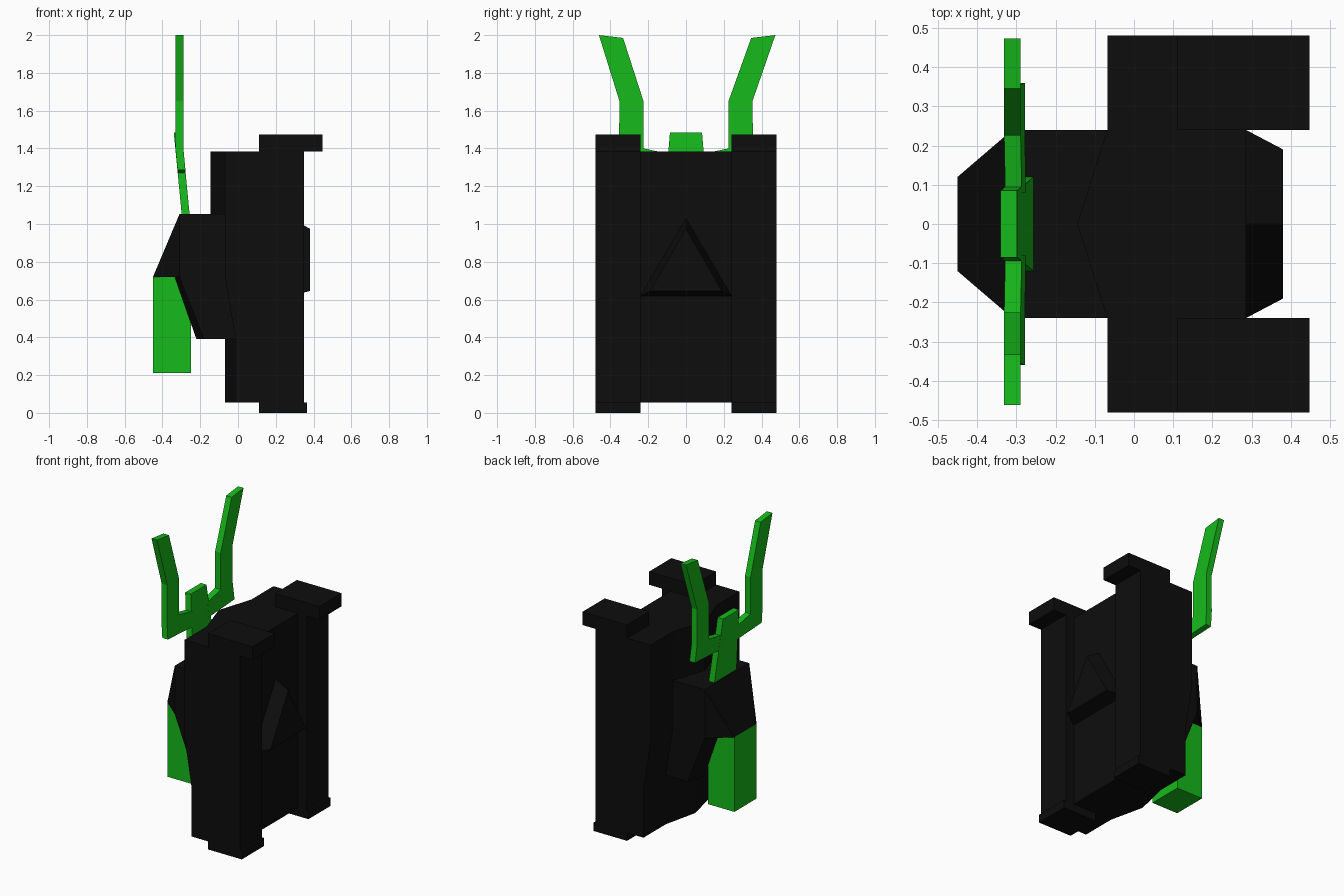
import bpy, bmesh

if "Cube" in bpy.data.objects:
    bpy.data.objects.remove(bpy.data.objects["Cube"])


def material(name, rgb):
    m = bpy.data.materials.new(name)
    m.diffuse_color = (*rgb, 1)
    m.use_nodes = True
    m.node_tree.nodes["Principled BSDF"].inputs["Base Color"].default_value = m.diffuse_color
    return m


BLACK = material("black", (0.004, 0.004, 0.004))
GREEN = material("green", (0.008, 0.49, 0.011))


def finish(name, bm, mat):
    bmesh.ops.recalc_face_normals(bm, faces=bm.faces)
    me = bpy.data.meshes.new(name)
    bm.to_mesh(me)
    bm.free()
    me.materials.append(mat)
    ob = bpy.data.objects.new(name, me)
    bpy.context.collection.objects.link(ob)
    return ob


def loft(name, rings, mat):
    """Skin a stack of equal-length rings and cap both ends."""
    bm = bmesh.new()
    vs = [[bm.verts.new(p) for p in ring] for ring in rings]
    n = len(vs[0])
    for a, b in zip(vs, vs[1:]):
        for i in range(n):
            j = (i + 1) % n
            bm.faces.new((a[i], a[j], b[j], b[i]))
    bm.faces.new(vs[0])
    bm.faces.new(vs[-1])
    return finish(name, bm, mat)


def hull(name, half, mat):
    """Convex solid from points mirrored across y = 0."""
    bm = bmesh.new()
    for x, y, z in half:
        for s in (-1, 1):
            bm.verts.new((x, s * y, z))
    bmesh.ops.convex_hull(bm, input=bm.verts)
    bmesh.ops.dissolve_limit(bm, angle_limit=0.01, verts=bm.verts, edges=bm.edges)
    return finish(name, bm, mat)


def box(name, x, y, z, mat):
    ring = [(x[0], y[0]), (x[1], y[0]), (x[1], y[1]), (x[0], y[1])]
    return loft(name, [[(*p, h) for p in ring] for h in z], mat)


def plate(name, outline, mat, lean):
    """Thin plate from a (y, z) outline; lean gives its x at a height."""
    return loft(name, [[(lean(z) + t, y, z) for y, z in outline] for t in (-0.021, 0.021)], mat)


# main body: two columns, recessed centre panel, ridged back that steps in below
def body_ring(z, back, ridge):
    half = [(0.285, 0.24), (0.35, 0.24), (0.35, 0.48), (back, 0.48), (back, 0.24)]
    ring = half + [(ridge, 0)] + [(x, -y) for x, y in reversed(half)]
    return [(x, y, z) for x, y in ring]


loft("body", [body_ring(0.055, -0.015, -0.07), body_ring(0.39, -0.015, -0.07),
              body_ring(0.72, -0.068, -0.145), body_ring(1.385, -0.068, -0.145)], BLACK)

# caps and feet on both columns
for side, s in (("right", -1), ("left", 1)):
    ys = sorted((s * 0.24, s * 0.48))
    box(f"{side}_cap", (0.11, 0.447), ys, (1.385, 1.475), BLACK)
    box(f"{side}_foot", (0.11, 0.365), ys, (0, 0.055), BLACK)

# bevelled triangular panel
loft("triangle_panel", [
    [(0.285, -0.24, 0.62), (0.285, 0.24, 0.62), (0.285, 0, 1.03)],
    [(0.38, -0.19, 0.645), (0.38, 0.19, 0.645), (0.38, 0, 0.975)]], BLACK)

# rear housing, upper and lower wedges
hull("upper_housing", [(0, 0.24, 1.052), (-0.31, 0.24, 1.052), (0, 0.24, 0.72),
                       (-0.31, 0.24, 0.72), (-0.45, 0.12, 0.72)], BLACK)
hull("lower_housing", [(0, 0.24, 0.72), (-0.31, 0.24, 0.72), (-0.335, 0.12, 0.72),
                       (0, 0.24, 0.39), (-0.18, 0.24, 0.39), (-0.22, 0.12, 0.39)], BLACK)

# green block hanging below the housing
box("rear_block", (-0.45, -0.25), (-0.12, 0.12), (0.21, 0.721), GREEN)


# antenna: leaning stem, crossbar and two bent prongs
def lean(z):
    return -0.277 - 0.033 * min(1, (z - 1.05) / 0.35)


plate("antenna_stem", [(-0.12, 1.05), (0.12, 1.05), (0.085, 1.485), (-0.085, 1.485)], GREEN,
      lambda z: -0.277 - 0.042 * (z - 1.05) / 0.435)
for side, s, d in (("right", -1, 0.012), ("left", 1, 0)):
    pieces = {
        "crossbar": [(0.08, 1.27), (0.36, 1.285), (0.355, 1.4), (0.225, 1.4), (0.08, 1.37)],
        "lower_prong": [(0.225, 1.4), (0.355, 1.4), (0.352, 1.65), (0.225, 1.65)],
        "upper_prong": [(0.225, 1.65), (0.352, 1.65), (0.473 - d, 2.0), (0.345 - d, 1.985)]}
    for name, pts in pieces.items():
        plate(f"{side}_{name}", [(s * y, z) for y, z in pts], GREEN, lean)
